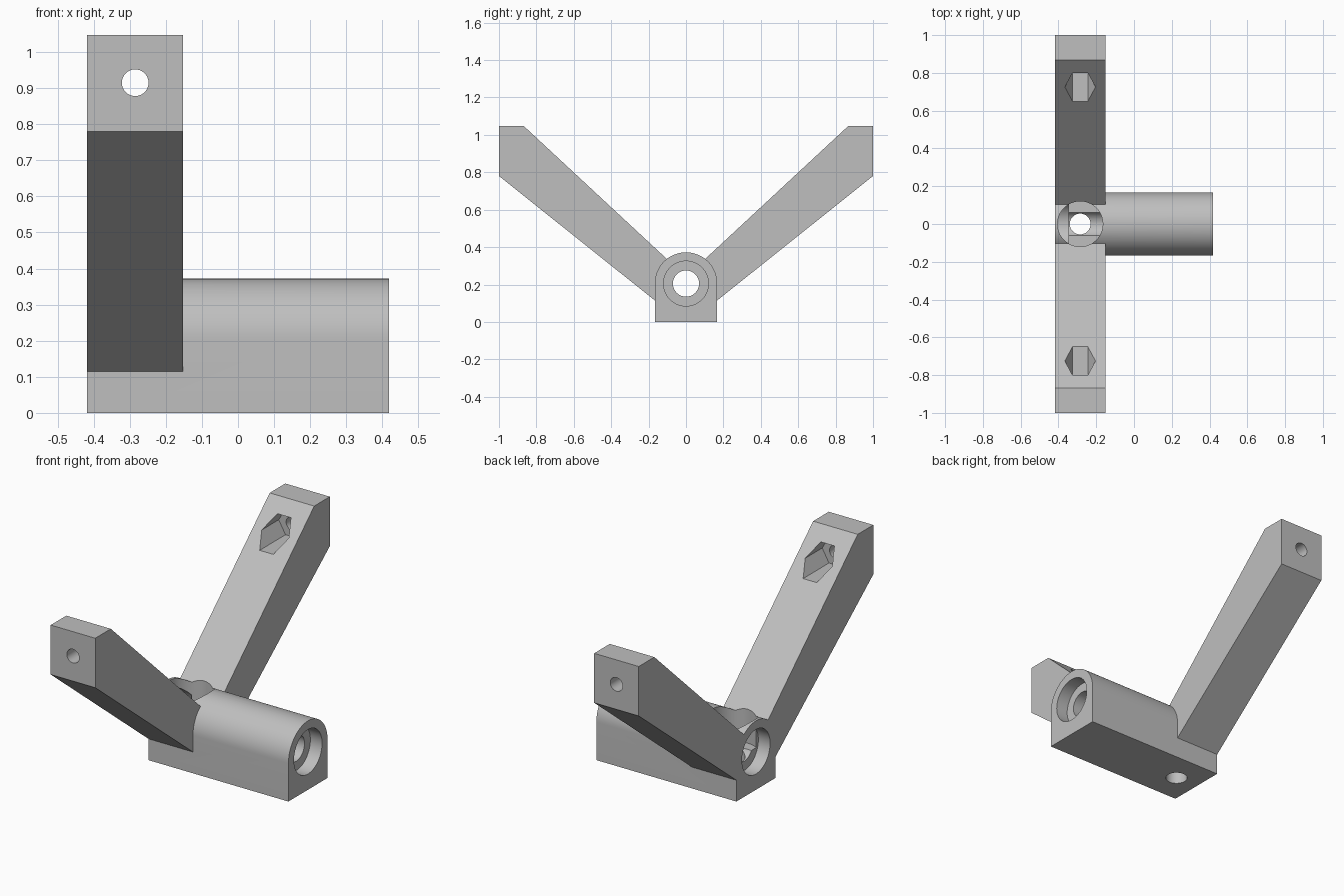
import bpy, bmesh, math

if "Cube" in bpy.data.objects:
    bpy.data.objects.remove(bpy.data.objects["Cube"], do_unlink=True)

grey = bpy.data.materials.new("light grey")
grey.use_nodes = True
colour = (0.52, 0.52, 0.52, 1)
grey.diffuse_color = colour
grey.node_tree.nodes["Principled BSDF"].inputs["Base Color"].default_value = colour

END = 0.418          # half length of the sleeve
ARM_X = -0.285       # centre line of the arms
AXIS_Z = 0.205       # height of the sleeve bore
BOLT_Z = 0.915       # height of the arm bolts


def prism(name, profile, axis, start, stop):
    """Extrude a 2D profile along x, y or z."""
    place = {"x": lambda u, v, t: (t, u, v),
             "y": lambda u, v, t: (u, t, v),
             "z": lambda u, v, t: (u, v, t)}[axis]
    bm = bmesh.new()
    rings = [[bm.verts.new(place(u, v, t)) for u, v in profile] for t in (start, stop)]
    for ring in rings:
        bm.faces.new(ring)
    n = len(profile)
    for i in range(n):
        j = (i + 1) % n
        bm.faces.new((rings[0][i], rings[0][j], rings[1][j], rings[1][i]))
    bmesh.ops.recalc_face_normals(bm, faces=bm.faces)
    mesh = bpy.data.meshes.new(name)
    bm.to_mesh(mesh)
    bm.free()
    mesh.materials.append(grey)
    obj = bpy.data.objects.new(name, mesh)
    bpy.context.collection.objects.link(obj)
    return obj


def circle(u, v, r, n=64):
    return [(u + r * math.cos(math.tau * i / n), v + r * math.sin(math.tau * i / n))
            for i in range(n)]


def combine(target, tool, operation):
    tool.hide_render = True
    mod = target.modifiers.new(operation.lower(), "BOOLEAN")
    mod.operation, mod.object, mod.solver = operation, tool, "EXACT"
    bpy.context.view_layer.objects.active = target
    bpy.ops.object.modifier_apply(modifier=mod.name)
    bpy.data.objects.remove(tool, do_unlink=True)


# Arched sleeve body
r = 0.167
arch = [(r * math.cos(math.pi * i / 40), AXIS_Z + r * math.sin(math.pi * i / 40))
        for i in range(41)]
bracket = prism("mounting_bracket", arch + [(-r, 0), (r, 0)], "x", -END, END)

# Two raised arms
arm = [(0.05, 0.288), (0.867, 1.047), (1, 1.047), (1, 0.78), (0.167, 0.115), (0.05, 0.115)]
for side in (-1, 1):
    profile = [(side * y, z) for y, z in arm]
    combine(bracket, prism("arm", profile, "x", -END, -0.152), "UNION")

# Sleeve bore with a wider seat at each end
cutters = [prism("bore", circle(0, AXIS_Z, 0.07), "x", -0.6, 0.6)]
for side in (-1, 1):
    cutters.append(prism("bore_seat", circle(0, AXIS_Z, 0.12), "x",
                         side * 0.6, side * (END - 0.07)))

# Vertical screw hole with its head recess
cutters.append(prism("screw_hole", circle(ARM_X, 0, 0.055), "z", -0.1, 0.6))
cutters.append(prism("screw_recess", circle(ARM_X, 0, 0.12), "z", 0.17, 0.6))

# Bolt hole and hexagonal nut pocket in each arm
for side in (-1, 1):
    cutters.append(prism("bolt_hole", circle(ARM_X, BOLT_Z, 0.037, 32), "y",
                         side * 0.5, side * 1.1))
    cutters.append(prism("nut_pocket", circle(ARM_X, BOLT_Z, 0.081, 6), "y",
                         side * 0.5, side * 0.87))
for cutter in cutters:
    combine(bracket, cutter, "DIFFERENCE")

bpy.ops.object.select_all(action="DESELECT")
bracket.select_set(True)
bpy.context.view_layer.objects.active = bracket
bpy.ops.object.shade_smooth_by_angle(angle=math.radians(25))
